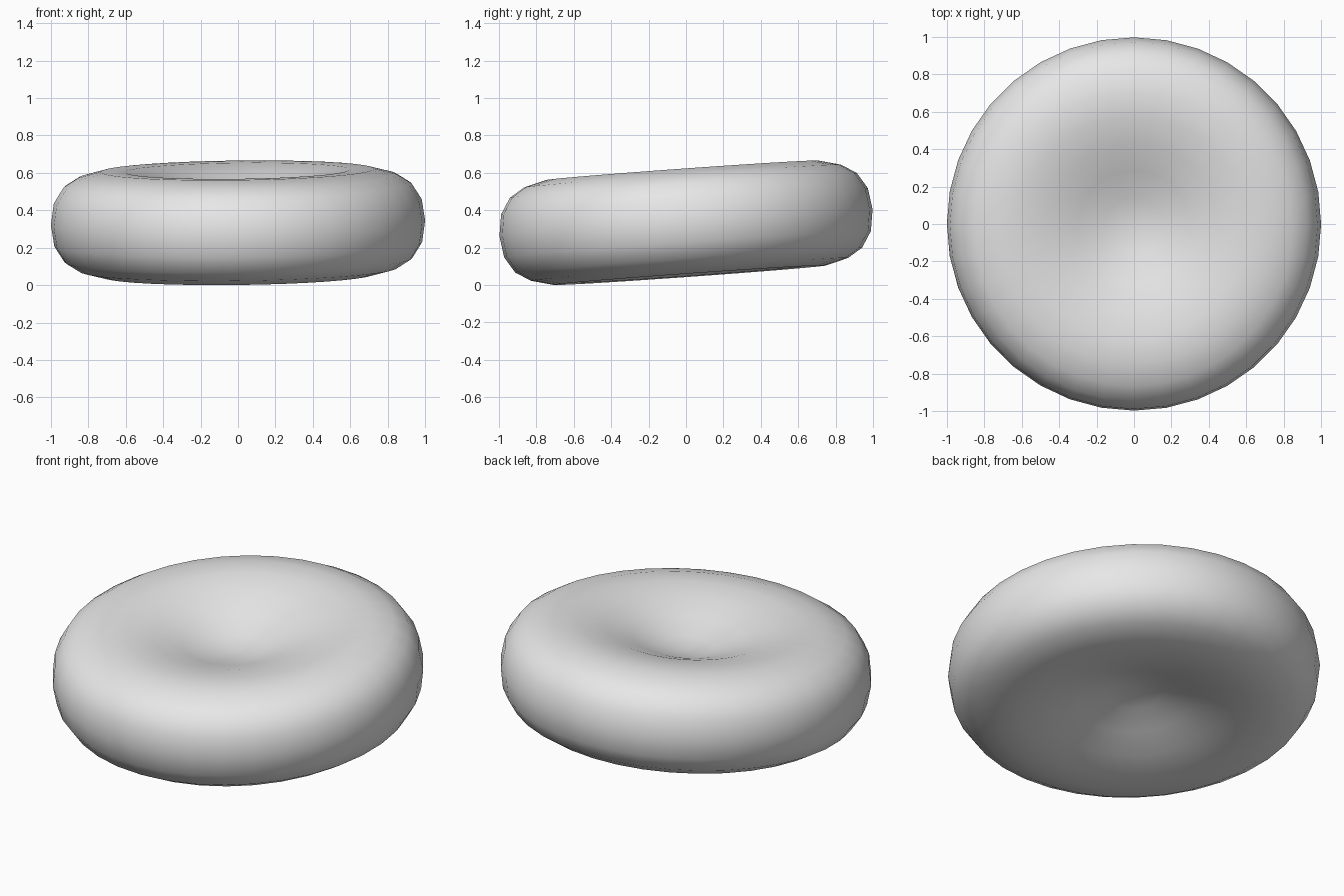
import bpy, bmesh, math
from mathutils import Matrix, Vector

cube = bpy.data.objects.get("Cube")
if cube:
    bpy.data.objects.remove(cube, do_unlink=True)

# Plain grey surface
grey = bpy.data.materials.new("plain_grey")
grey.use_nodes = True
colour = (0.8, 0.8, 0.8, 1)
grey.diffuse_color = colour
grey.node_tree.nodes["Principled BSDF"].inputs["Base Color"].default_value = colour

# Half section (radius, height): dimpled centre, thick rounded rim
upper = [(0, 0.12), (0.15, 0.14), (0.3, 0.195), (0.45, 0.247), (0.6, 0.278),
         (0.73, 0.281), (0.85, 0.25), (0.93, 0.2), (0.983, 0.115)]
section = upper + [(1, 0)] + [(r, -h) for r, h in reversed(upper)]

# Spin the section into a disc that is concave on both sides
bm = bmesh.new()
verts = [bm.verts.new((r, 0, h)) for r, h in section]
edges = [bm.edges.new(pair) for pair in zip(verts, verts[1:])]
bmesh.ops.spin(bm, geom=verts + edges, cent=(0, 0, 0), axis=(0, 0, 1),
               angle=math.tau, steps=36, use_duplicate=False)
bmesh.ops.remove_doubles(bm, verts=bm.verts, dist=0.0005)
bmesh.ops.recalc_face_normals(bm, faces=bm.faces)

# Lean the disc: back edge and left edge slightly raised
tilt = Matrix.Rotation(math.radians(4.1), 4, 'X') @ Matrix.Rotation(math.radians(-0.7), 4, 'Y')
bm.transform(tilt)
low = min(v.co.z for v in bm.verts)
bmesh.ops.translate(bm, verts=bm.verts, vec=Vector((0, 0, -low)))
for face in bm.faces:
    face.smooth = True

mesh = bpy.data.meshes.new("dimpled_disc")
bm.to_mesh(mesh)
bm.free()
mesh.materials.append(grey)
disc = bpy.data.objects.new("dimpled_disc", mesh)
bpy.context.collection.objects.link(disc)
